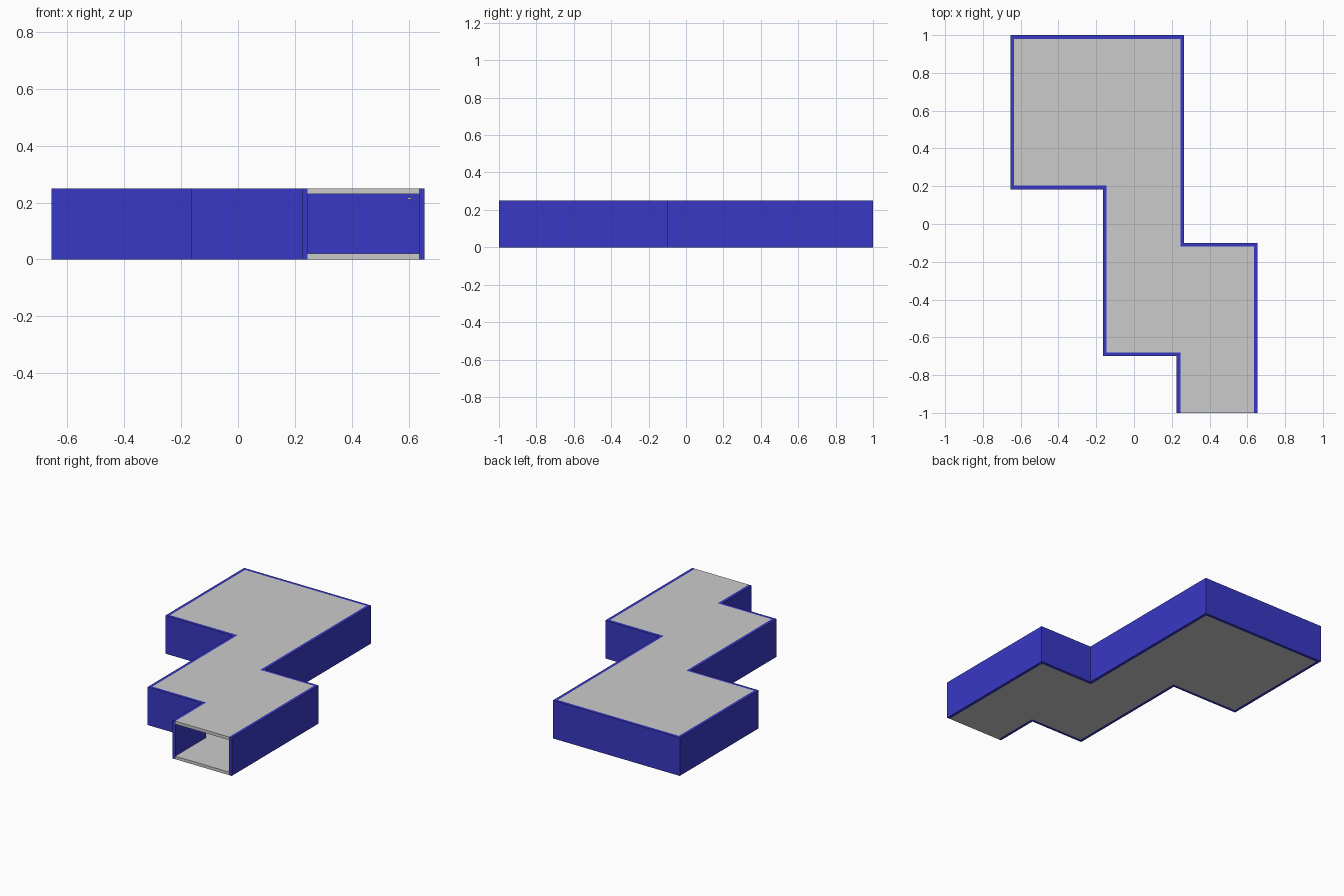
import bpy, bmesh
from mathutils import Vector

if "Cube" in bpy.data.objects:
    bpy.data.objects.remove(bpy.data.objects["Cube"])

H, T = 0.25, 0.02      # wall height, shell thickness

# Outer wall line, from the left of the front opening round to its right side
outer = [Vector(p) for p in (
    (0.225, -1), (0.225, -0.70), (-0.165, -0.70), (-0.165, 0.183),
    (-0.655, 0.183), (-0.655, 1), (0.265, 1), (0.265, -0.10),
    (0.655, -0.10), (0.655, -1))]


def inset(path, t):
    """Offset an open right-angled path to its right-hand side."""
    normals = []
    for a, b in zip(path, path[1:]):
        d = (b - a).normalized()
        normals.append(Vector((d.y, -d.x)) * t)
    points = [path[0] + normals[0]]
    for p, n0, n1 in zip(path[1:-1], normals, normals[1:]):
        points.append(p + n0 + n1)
    return points + [path[-1] + normals[-1]]


def prism(name, outline, z0, z1, material=None):
    """Extrude a flat outline from z0 to z1."""
    bm = bmesh.new()
    face = bm.faces.new([bm.verts.new((p[0], p[1], z0)) for p in outline])
    top = bmesh.ops.extrude_face_region(bm, geom=[face], use_keep_orig=True)
    verts = [v for v in top["geom"] if isinstance(v, bmesh.types.BMVert)]
    bmesh.ops.translate(bm, verts=verts, vec=(0, 0, z1 - z0))
    bmesh.ops.recalc_face_normals(bm, faces=bm.faces)
    mesh = bpy.data.meshes.new(name)
    bm.to_mesh(mesh)
    bm.free()
    if material:
        mesh.materials.append(material)
    obj = bpy.data.objects.new(name, mesh)
    bpy.context.collection.objects.link(obj)
    return obj


blue = bpy.data.materials.new("wall_blue")
blue.diffuse_color = (0.04, 0.04, 0.56, 1)
blue.use_nodes = True
blue.node_tree.nodes["Principled BSDF"].inputs["Base Color"].default_value = blue.diffuse_color

inner = inset(outer, T)

# Continuous wall, open at the front
prism("walls", outer + inner[::-1], 0, H, blue)

# Floor and ceiling slabs between the walls
prism("floor", inner, 0, T)
prism("ceiling", inner, H - T, H)

# Tiny fixture on the wall facing the opening
fixture = [(0.596, -0.135), (0.610, -0.135), (0.610, -0.12), (0.596, -0.12)]
prism("wall_fixture", fixture, 0.210, 0.217)
